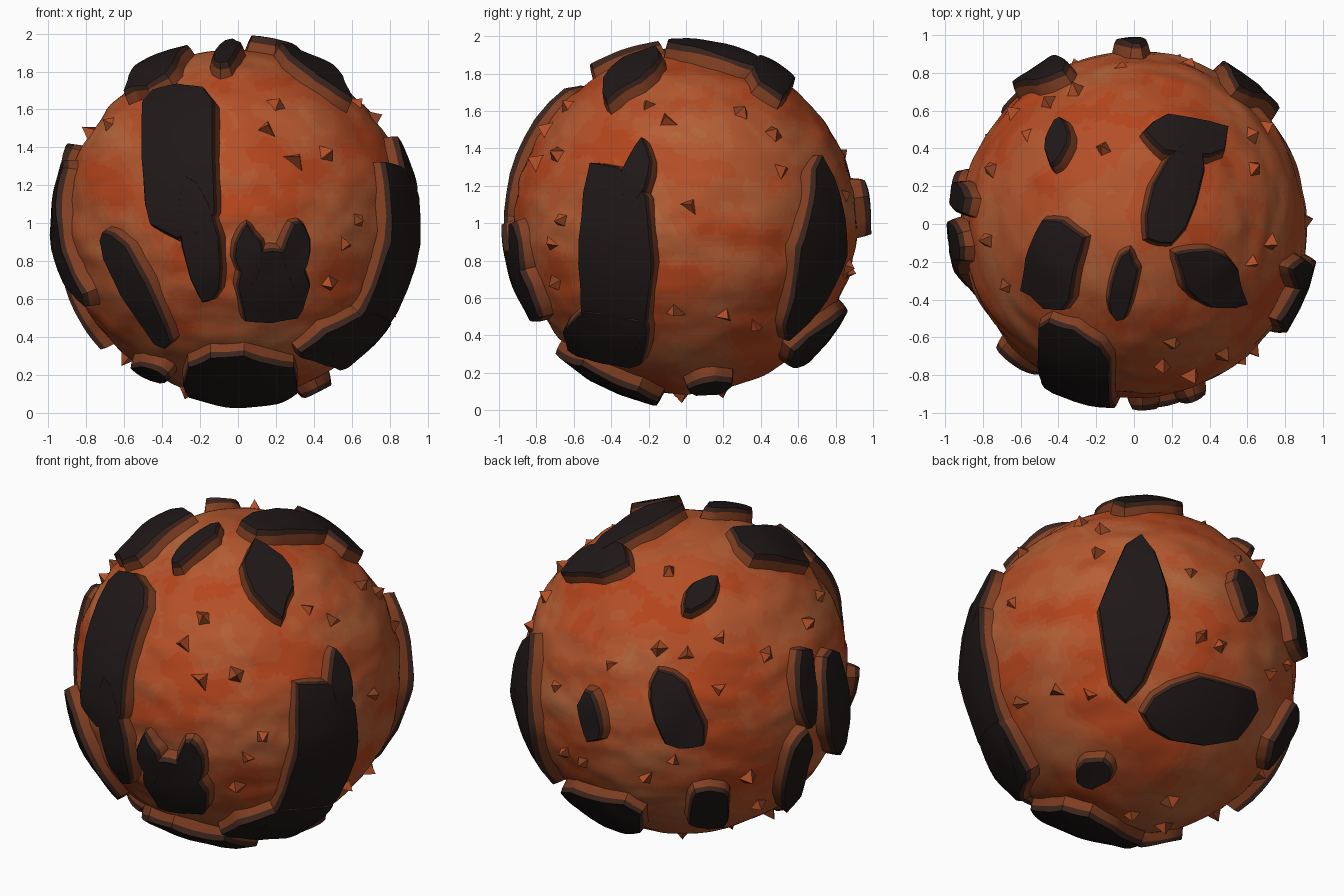
import bpy, bmesh, random
from math import sin, cos, radians, sqrt, copysign, tau
from mathutils import Vector, noise

if "Cube" in bpy.data.objects:
    bpy.data.objects.remove(bpy.data.objects["Cube"])

random.seed(4)
CORE, TOP = 0.913, 0.988
CENTRE = Vector((0, 0, 1))


def material(name, rgb):
    m = bpy.data.materials.new(name)
    m.diffuse_color = (*rgb, 1)
    m.use_nodes = True
    m.node_tree.nodes["Principled BSDF"].inputs["Base Color"].default_value = m.diffuse_color
    return m


LAVA = [material(f"lava_{i}", (.46, .06 + .018 * i, .012 + .008 * i)) for i in range(5)]
ROCK = material("rock", (.014, .009, .009))
SCORCH = material("scorched_edge", (.045, .018, .012))
RUST = material("rust_edge", (.22, .05, .016))


def basis(azimuth, elevation):
    a, e = radians(azimuth), radians(elevation)
    return (Vector((cos(a), sin(a), 0)),
            Vector((-sin(a) * sin(e), cos(a) * sin(e), cos(e))),
            Vector((sin(a) * cos(e), -cos(a) * cos(e), sin(e))))


VIEWS = {"front": basis(0, 0), "right": basis(90, 0), "top": basis(0, 90), "under": basis(0, -90),
         "back_left": basis(217, 25), "back_right": basis(142, -25)}


def direction(view, u, v):
    r, up, out = VIEWS[view]
    u, v = u / .975, v / .975
    return (r * u + up * v + out * sqrt(max(0, 1 - u * u - v * v))).normalized()


def finish(bm, name, mats, angle):
    bmesh.ops.translate(bm, verts=bm.verts, vec=CENTRE)
    me = bpy.data.meshes.new(name)
    for f in bm.faces:
        f.smooth = True
    bm.to_mesh(me)
    bm.free()
    for m in mats:
        me.materials.append(m)
    me.set_sharp_from_angle(angle=radians(angle))
    bpy.context.collection.objects.link(bpy.data.objects.new(name, me))


def face_outwards(bm):
    bmesh.ops.recalc_face_normals(bm, faces=bm.faces)
    bm.faces.ensure_lookup_table()
    if bm.faces[0].normal.dot(bm.faces[0].calc_center_median()) < 0:
        bmesh.ops.reverse_faces(bm, faces=bm.faces)


def skirt(bm, spread, radius, mat):
    """Extrude the open border outwards and down towards the core."""
    border = [e for e in bm.edges if e.is_boundary]
    push = {}
    for e in border:
        a, b = e.verts
        mid = (a.co + b.co) / 2
        side = (b.co - a.co).cross(mid).normalized()
        if side.dot(e.link_faces[0].calc_center_median() - mid) > 0:
            side = -side
        for v in e.verts:
            key = v.co.to_tuple(5)
            push[key] = push.get(key, Vector()) + side
    old = set(bm.faces)
    for g in bmesh.ops.extrude_edge_only(bm, edges=border)["geom"]:
        if isinstance(g, bmesh.types.BMVert):
            d = push[g.co.to_tuple(5)].normalized()
            g.co = (g.co + d * spread).normalized() * radius
    for f in bm.faces:
        if f not in old:
            f.material_index = mat


POWER = {"point": 1.5, "oval": 2.2, "box": 4}
covered = []


def plate(name, view, shape, u, v, length, width, tilt):
    """Jagged superellipse, wrapped on the sphere and given sloping sides."""
    bm, t, p = bmesh.new(), radians(tilt), 2 / POWER[shape]
    ring = []
    for k in range(12):
        a = tau * k / 12
        j = random.uniform(.88, 1.1)
        s = copysign(abs(cos(a)) ** p, cos(a)) * length * j
        w = copysign(abs(sin(a)) ** p, sin(a)) * width * j
        ring.append(bm.verts.new((u + s * cos(t) - w * sin(t), v + s * sin(t) + w * cos(t), 0)))
    bm.faces.new(ring)
    bmesh.ops.triangulate(bm, faces=bm.faces)
    bmesh.ops.subdivide_edges(bm, edges=bm.edges, cuts=2, use_grid_fill=True)
    bmesh.ops.triangulate(bm, faces=bm.faces)
    for vert in bm.verts:
        d = direction(view, vert.co.x, vert.co.y)
        covered.append(d)
        vert.co = d * (TOP + .016 * noise.noise(d * 5))
    skirt(bm, .014, .96, 1)
    skirt(bm, .026, .89, 2)
    face_outwards(bm)
    finish(bm, name + "_plate", [ROCK, SCORCH, RUST], 35)


# Molten core
bm = bmesh.new()
bmesh.ops.create_icosphere(bm, subdivisions=6, radius=1)
for v in bm.verts:
    d = v.co.normalized()
    ripple = noise.noise(Vector((d.x * 3, d.y * 3, d.z * 6))) + .5 * noise.noise(Vector((d.x * 6, d.y * 6, d.z * 13)))
    v.co = d * (CORE + .016 * ripple)
for f in bm.faces:
    c = f.calc_center_median()
    n = noise.noise(Vector((c.x * 2.2 + 7, c.y * 2.2, c.z * 5))) + .4 * noise.noise(c * 9)
    f.material_index = max(0, min(4, int(1.9 + n * 3.2)))
finish(bm, "molten_core", LAVA, 60)

# Raised crust plates: side seen from, outline, centre, half length, half width, tilt
for args in [
    ("front_large", "front", "box", -.32, .36, .40, .20, 90),
    ("front_tongue", "front", "oval", -.2, -.1, .33, .09, -78),
    ("front_block", "front", "box", .18, -.33, .18, .18, 0),
    ("front_left_horn", "front", "point", .06, -.17, .15, .07, 95),
    ("front_right_horn", "front", "point", .31, -.15, .17, .07, 85),
    ("front_sliver", "front", "oval", -.55, -.34, .37, .07, -62),
    ("bottom_front", "under", "oval", .03, .41, .3, .27, 0),
    ("right_large", "right", "box", -.38, -.22, .53, .18, 89),
    ("right_foot", "right", "box", -.41, -.62, .22, .14, -12),
    ("right_horn", "right", "point", -.27, .27, .18, .07, 80),
    ("right_rear", "back_right", "point", -.03, .26, .48, .2, 85),
    ("top_long_head", "top", "oval", .29, .47, .21, .1, -5),
    ("top_long_stem", "top", "oval", .22, .17, .29, .11, 72),
    ("top_left", "top", "box", -.43, -.21, .22, .13, 78),
    ("top_front", "top", "oval", -.06, -.33, .17, .06, 80),
    ("top_right", "top", "point", .41, -.29, .21, .13, -35),
    ("top_rear", "top", "point", -.41, .44, .12, .06, 80),
    ("rear_left", "back_left", "oval", -.09, -.23, .24, .12, -68),
    ("rear_small", "back_left", "oval", -.57, -.25, .14, .05, -80),
    ("rear_low", "back_right", "oval", .36, -.29, .33, .17, 5),
    ("low_left", "back_left", "box", .1, -.77, .11, .1, 0),
    ("left_rear", "back_left", "oval", .66, -.1, .22, .05, -86),
    ("left_low", "back_left", "oval", .6, -.57, .22, .06, 76),
    ("left_front", "back_left", "oval", .83, -.18, .3, .07, -84),
    ("bottom_small", "back_right", "oval", -.24, -.64, .09, .07, 0),
    ("bottom_left", "under", "oval", -.46, .32, .12, .06, 50),
]:
    plate(*args)

# Small pyramid-shaped stones scattered over the bare lava
count = 0
while count < 36:
    d = Vector([random.gauss(0, 1) for _ in range(3)]).normalized()
    if min((d - c).length for c in covered) < .13:
        continue
    covered.append(d)
    count += 1
    side = d.orthogonal().normalized()
    up = side.cross(d)
    bm = bmesh.new()
    n, turn = random.choice((3, 4, 4)), random.random() * tau
    tip = bm.verts.new((d + side * random.uniform(-.02, .02)) * random.uniform(.945, .975))
    ring = []
    for k in range(n):
        a = turn + k * tau / n
        ring.append(bm.verts.new((d + side * cos(a) * .065 + up * sin(a) * random.uniform(.06, .1)) * .895))
    for k in range(n):
        bm.faces.new((ring[k], ring[(k + 1) % n], tip)).material_index = k % 2
    face_outwards(bm)
    finish(bm, f"stone_{count:02d}", [LAVA[1], RUST], 30)
